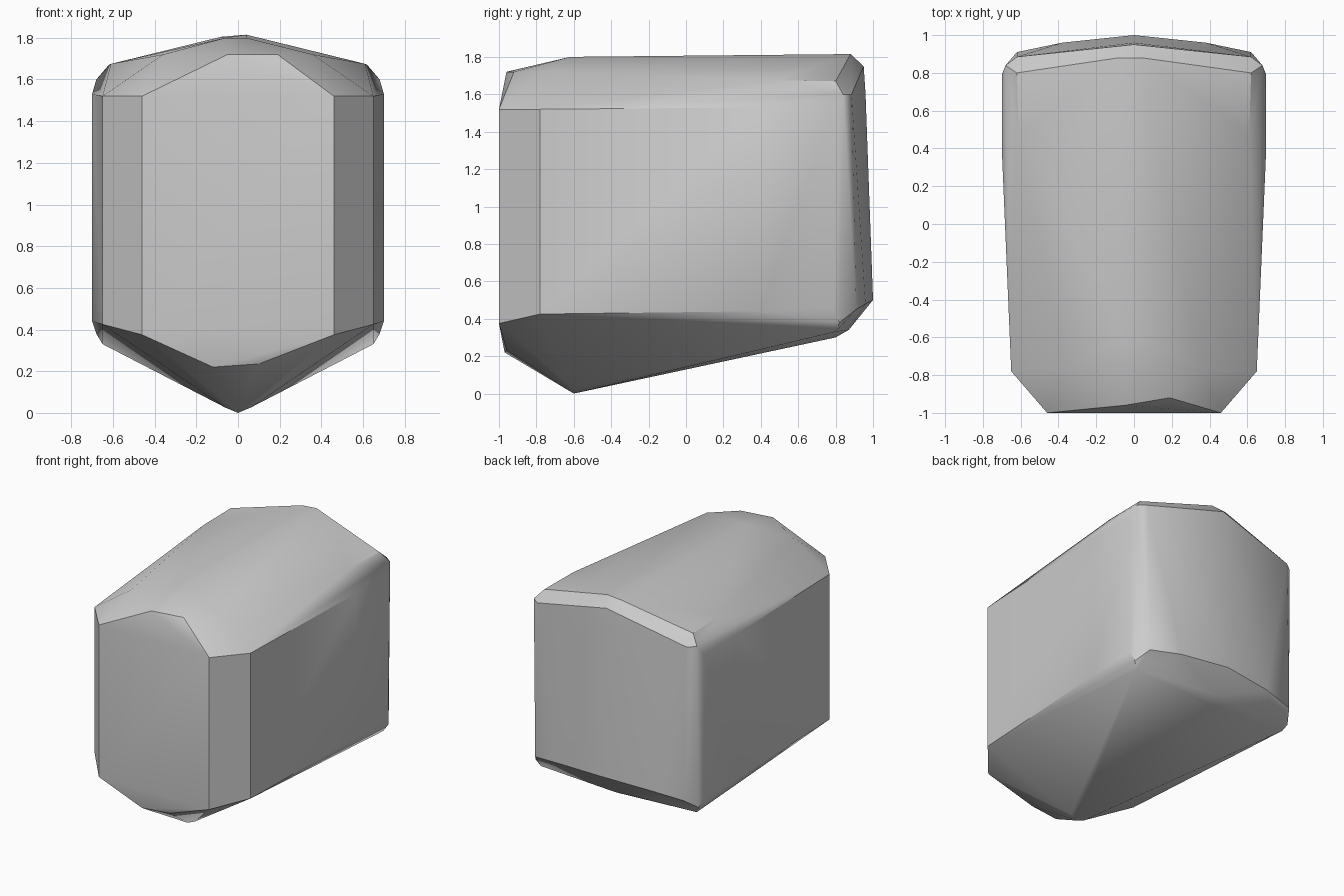
import bpy
import bmesh
import math

cube = bpy.data.objects.get("Cube")
if cube:
    bpy.data.objects.remove(cube, do_unlink=True)

# Plain grey material
grey = bpy.data.materials.new("plain grey")
grey.use_nodes = True
colour = (0.6, 0.6, 0.6, 1)
grey.diffuse_color = colour
grey.node_tree.nodes["Principled BSDF"].inputs["Base Color"].default_value = colour

# Corners that repeat on both sides
front_corners = [(0.46, -1, 1.52), (0.46, -1, 0.375),
                 (0.65, -0.78, 1.52), (0.65, -0.78, 0.425)]
roof_corners = [(0.36, -0.76, 1.72), (0.61, 0.47, 1.675), (0.62, 0.8, 1.67)]
side_corners = [(0.7, 0.4, 1.53), (0.7, 0.4, 0.44),
                (0.7, 0.79, 1.53), (0.7, 0.79, 0.46),
                (0.68, 0.84, 1.6), (0.68, 0.82, 0.38)]
back_corners = [(0.62, 0.885, 1.6), (0.62, 0.91, 0.45),
                (0.38, 0.96, 0.48), (0.65, 0.8, 0.33)]

# Points along the middle: nose, roof ridge, back and keel
middle = [(-0.05, -0.96, 1.72), (0.19, -0.92, 1.72),
          (-0.12, -0.97, 0.22), (0.1, -0.96, 0.235),
          (-0.06, -0.62, 1.8), (0.04, -0.62, 1.8), (0.04, 0.88, 1.815),
          (-0.08, 0.88, 1.805), (0, 0.95, 1.75), (0, 0.96, 1.6),
          (0, 1, 0.5), (0, 0.87, 0.34), (0, 0.8, 0.3),
          (0, -0.6, 0), (0.06, -0.6, 0.025), (-0.06, -0.6, 0.025)]

# Faceted block wrapped around the corners
bm = bmesh.new()
for x, y, z in front_corners + roof_corners + side_corners + back_corners:
    for side in (-1, 1):
        bm.verts.new((side * x, y, z))
for point in middle:
    bm.verts.new(point)
hull = bmesh.ops.convex_hull(bm, input=bm.verts)
spare = {g for g in hull["geom_interior"] + hull["geom_unused"]
         if isinstance(g, bmesh.types.BMVert)}
bmesh.ops.delete(bm, geom=list(spare), context="VERTS")
bmesh.ops.dissolve_limit(bm, angle_limit=math.radians(1),
                         verts=bm.verts, edges=bm.edges)
bmesh.ops.recalc_face_normals(bm, faces=bm.faces)

mesh = bpy.data.meshes.new("block")
bm.to_mesh(mesh)
bm.free()
mesh.materials.append(grey)
block = bpy.data.objects.new("block", mesh)
bpy.context.collection.objects.link(block)

# Soft shading with the strong edges kept crisp
bpy.ops.object.select_all(action="DESELECT")
block.select_set(True)
bpy.context.view_layer.objects.active = block
bpy.ops.object.shade_smooth_by_angle(angle=math.radians(30))
